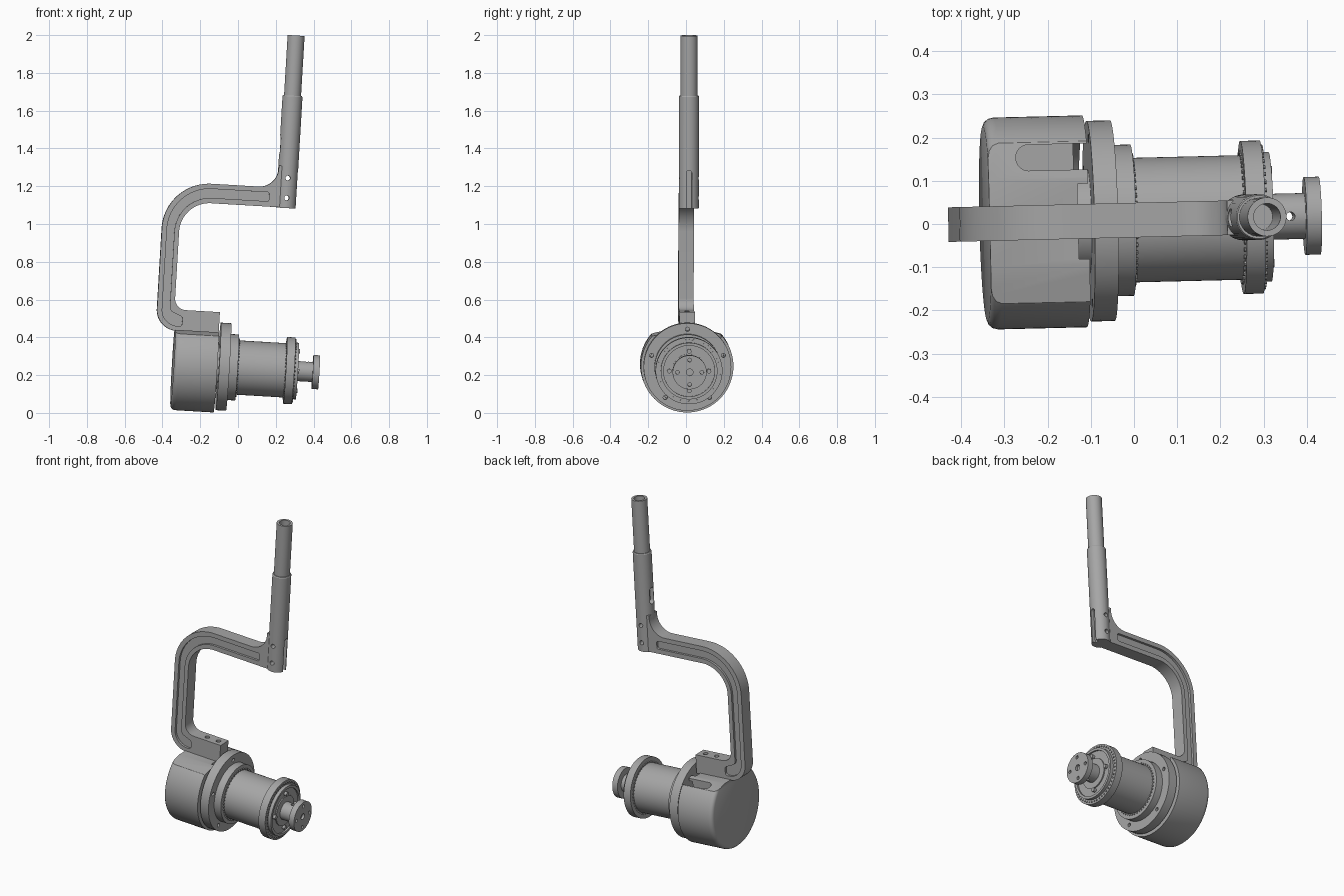
import bpy, bmesh, math
from mathutils import Matrix, Vector

if "Cube" in bpy.data.objects:
    bpy.data.objects.remove(bpy.data.objects["Cube"])

grey = bpy.data.materials.new("metal grey")
grey.use_nodes = True
COLOUR = (0.38, 0.38, 0.38, 1)
grey.diffuse_color = COLOUR
grey.node_tree.nodes["Principled BSDF"].inputs["Base Color"].default_value = COLOUR

# Whole assembly leans a little; parts are built square, then placed
PLACE = (Matrix.Translation((0, 0.009, 0.24)) @ Matrix.Rotation(math.radians(1.4), 4, 'Z')
         @ Matrix.Rotation(math.radians(3.4), 4, 'Y'))
TO_X = Matrix.Rotation(math.pi / 2, 4, 'Y')
TO_Y = Matrix.Rotation(math.pi / 2, 4, 'X')


def finish(bm, name):
    bmesh.ops.recalc_face_normals(bm, faces=bm.faces)
    mesh = bpy.data.meshes.new(name)
    bm.to_mesh(mesh)
    bm.free()
    mesh.materials.append(grey)
    obj = bpy.data.objects.new(name, mesh)
    bpy.context.collection.objects.link(obj)
    obj.matrix_world = PLACE
    return obj


def lathe(name, profile, along_x=False, sides=72):
    """Revolve (position, radius) pairs about z or x."""
    bm = bmesh.new()
    rings = [[bm.verts.new((r * math.cos(2 * math.pi * i / sides),
                            r * math.sin(2 * math.pi * i / sides), p)) for i in range(sides)]
             for p, r in profile]
    for a, b in zip(rings, rings[1:]):
        for i in range(sides):
            j = (i + 1) % sides
            bm.faces.new((a[i], a[j], b[j], b[i]))
    bm.faces.new(rings[0])
    bm.faces.new(rings[-1])
    if along_x:
        bm.transform(TO_X)
    return finish(bm, name)


def rods(name, centres, axis, radius, length, sides=20):
    """Cylinders centred on the given points."""
    bm = bmesh.new()
    turn = {'X': TO_X, 'Y': TO_Y, 'Z': Matrix()}[axis]
    for c in centres:
        bmesh.ops.create_cone(bm, cap_ends=True, segments=sides, radius1=radius, radius2=radius,
                              depth=length, matrix=Matrix.Translation(c) @ turn)
    return finish(bm, name)


def rounded(corners, steps=14):
    """Outline from (a, b, radius) corners with filleted bends."""
    out = []
    for i, (a, b, r) in enumerate(corners):
        p = Vector((a, b))
        if r == 0:
            out.append(p)
            continue
        d0 = (Vector(corners[i - 1][:2]) - p).normalized()
        d1 = (Vector(corners[(i + 1) % len(corners)][:2]) - p).normalized()
        half = d0.angle(d1) / 2
        centre = p + (d0 + d1).normalized() * (r / math.sin(half))
        s = p + d0 * (r / math.tan(half)) - centre
        e = p + d1 * (r / math.tan(half)) - centre
        for k in range(steps + 1):
            out.append(centre + s.lerp(e, k / steps).normalized() * r)
    return out


def prism(name, outline, start, end, plane='XZ'):
    bm = bmesh.new()
    make = {'XZ': lambda p: (p[0], start, p[1]), 'YZ': lambda p: (start, p[0], p[1]),
            'XY': lambda p: (p[0], p[1], start)}[plane]
    face = bm.faces.new([bm.verts.new(make(p)) for p in outline])
    d = end - start
    shift = {'XZ': (0, d, 0), 'YZ': (d, 0, 0), 'XY': (0, 0, d)}[plane]
    ext = bmesh.ops.extrude_face_region(bm, geom=[face])
    bmesh.ops.translate(bm, vec=shift, verts=[v for v in ext['geom']
                                              if isinstance(v, bmesh.types.BMVert)])
    return finish(bm, name)


def cut(obj, cutter):
    mod = obj.modifiers.new("cut", 'BOOLEAN')
    mod.operation, mod.solver, mod.object = 'DIFFERENCE', 'EXACT', cutter
    bpy.context.view_layer.update()
    bpy.context.view_layer.objects.active = obj
    bpy.ops.object.modifier_apply(modifier=mod.name)
    bpy.data.objects.remove(cutter)


def circle(x, radius, count, start=0.0):
    return [(x, radius * math.cos(start + 2 * math.pi * i / count),
             radius * math.sin(start + 2 * math.pi * i / count)) for i in range(count)]


UP = math.pi / 2

# Drum housing with a flattened, sloping roof and a slot on either side
drum = lathe("drum_housing", [(-0.345, 0.225), (-0.341, 0.235), (-0.333, 0.242), (-0.32, 0.245),
                              (-0.115, 0.245), (-0.115, 0.2), (-0.14, 0.2)], True)
cut(drum, prism("roof_cutter", [(0.1, 0.18), (0.3, 0.133), (0.3, 0.4), (-0.3, 0.4),
                                (-0.3, 0.133), (-0.1, 0.18)], -0.5, 0, 'YZ'))
cut(drum, prism("slot_cutter", rounded([(-0.28, 0.12, 0.029), (0, 0.12, 0), (0, 0.18, 0),
                                        (-0.28, 0.18, 0.029)]), 0.05, 0.4, 'XY'))
lathe("drum_boss", [(-0.15, 0.12), (-0.1, 0.12)], True)

# Mounting flange with five bolt holes
flange = lathe("mounting_flange", [(-0.105, 0.232), (-0.05, 0.232), (-0.05, 0.175),
                                   (-0.005, 0.175)], True)
cut(flange, rods("hole_cutter", circle(-0.08, 0.2, 5, UP), 'X', 0.011, 0.2))

# Motor body, end flange and output shaft
lathe("motor_body", [(-0.01, 0.144), (0.255, 0.144)], True)
lathe("end_flange", [(0.25, 0.177), (0.295, 0.177), (0.295, 0.15), (0.315, 0.15),
                     (0.315, 0.135), (0.305, 0.135)], True)
shaft = lathe("output_shaft", [(0.3, 0.09), (0.312, 0.09), (0.312, 0.053), (0.395, 0.053),
                               (0.395, 0.09), (0.43, 0.09)], True)
cut(shaft, rods("pin_hole_cutter", [(0.36, 0, 0)], 'Z', 0.01, 0.3))
cut(shaft, rods("bolt_hole_cutter", circle(0.43, 0.065, 4), 'X', 0.01, 0.04))
cut(shaft, rods("centre_hole_cutter", [(0.43, 0, 0)], 'X', 0.018, 0.03))
rods("end_bolts", circle(0.312, 0.105, 4), 'X', 0.012, 0.02)
for label, x in (("rear", -0.004), ("front", 0.25), ("outer", 0.296)):
    rods(label + "_bearing_pins", circle(x, 0.15 if x < 0.29 else 0.163, 48), 'X', 0.005, 0.008, 8)

# Curved arm with a long groove on each side
arm = prism("curved_arm", rounded([
    (-0.114, 0.175, 0), (-0.114, 0.287, 0), (-0.355, 0.287, 0.06), (-0.355, 0.86, 0.16),
    (0.18, 0.86, 0), (0.18, 1.08, 0), (0.152, 1.08, 0), (0.152, 0.963, 0.1),
    (-0.447, 0.963, 0.25), (-0.447, 0.175, 0.11)]), -0.04, 0.04)
groove = rounded([(-0.31, 0.2, 0.015), (-0.31, 0.25, 0.015), (-0.38, 0.28, 0.03),
                  (-0.38, 0.888, 0.19), (0.11, 0.888, 0.01), (0.11, 0.936, 0.01),
                  (-0.42, 0.936, 0.225), (-0.42, 0.2, 0.085)])
for side in (-1, 1):
    cut(arm, prism("groove_cutter", groove, side * 0.026, side * 0.06))
cut(arm, rods("foot_hole_cutter", [(-0.23, 0, 0.29), (-0.155, 0, 0.29)], 'Z', 0.014, 0.08))

# Clamp sleeve with cross holes, split and oval opening; hollow tube above
sleeve = lathe("clamp_sleeve", [(0.858, 0.053), (1.449, 0.053), (1.454, 0.05)], sides=48)
tube = lathe("upper_tube", [(1.3, 0.045), (1.773, 0.045), (1.773, 0.031), (1.47, 0.031)], sides=48)
cut(sleeve, rods("cross_hole_cutter", [(0, 0, 0.912), (0, 0, 1.017)], 'Y', 0.013, 0.3))
cut(sleeve, prism("split_cutter", rounded([(-0.014, 0.8, 0), (0.014, 0.8, 0), (0.014, 1.06, 0.013),
                                           (-0.014, 1.06, 0.013)]), 0.03, 0.1, 'YZ'))
cut(sleeve, prism("oval_cutter", rounded([(-0.02, 1.14, 0.019), (0.02, 1.14, 0.019),
                                          (0.02, 1.24, 0.019), (-0.02, 1.24, 0.019)]),
                  -0.1, -0.025, 'YZ'))
for part in (sleeve, tube):
    part.matrix_world = PLACE @ Matrix.Translation((0.203, 0, 0))

# Smooth curved surfaces, keep machined edges crisp
bpy.ops.object.select_all(action='DESELECT')
for obj in bpy.context.scene.objects:
    if obj.type == 'MESH':
        obj.select_set(True)
        bpy.context.view_layer.objects.active = obj
bpy.ops.object.shade_smooth_by_angle(angle=math.radians(30))
